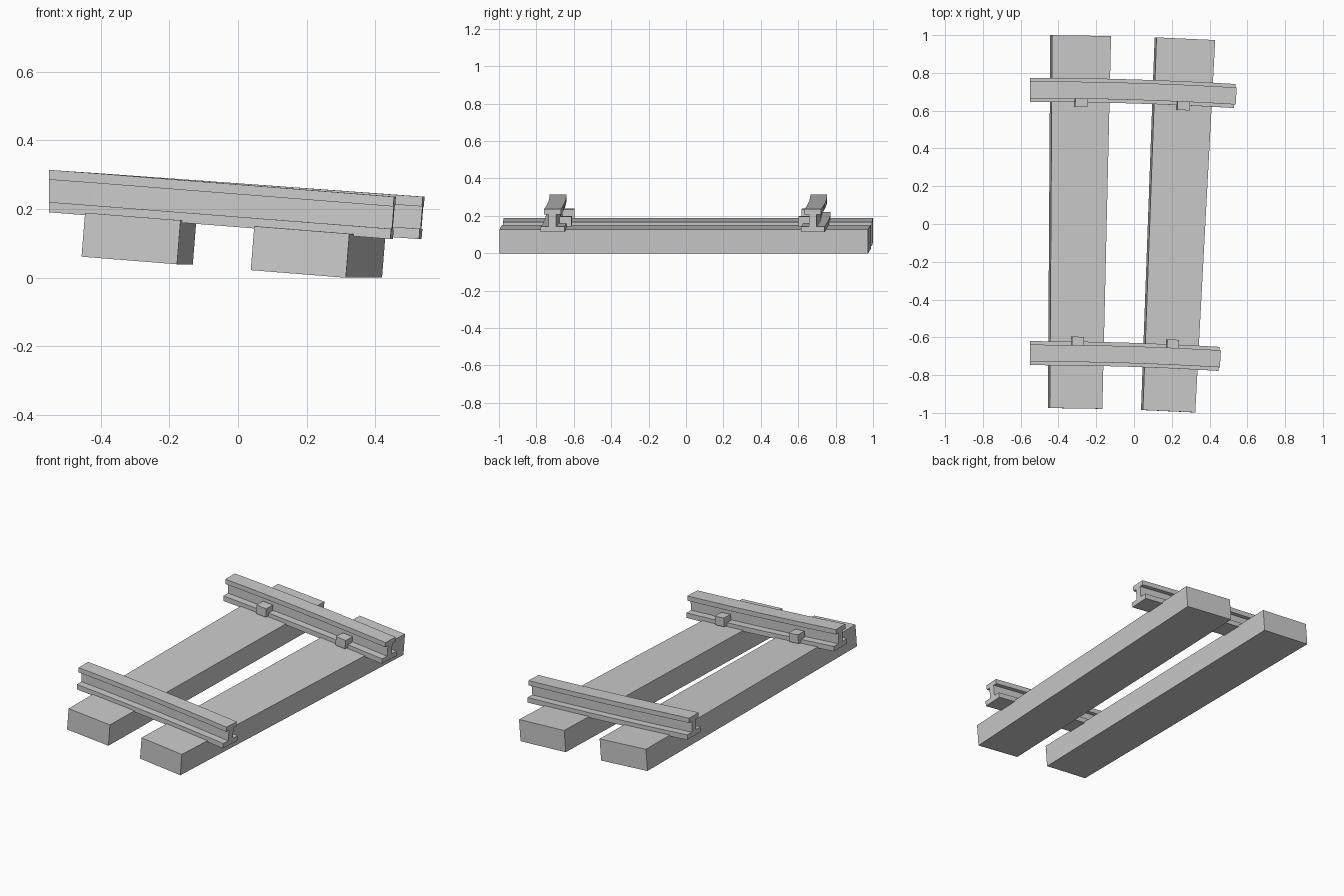
import bpy, bmesh, math

if "Cube" in bpy.data.objects:
    bpy.data.objects.remove(bpy.data.objects["Cube"])

LENGTH, TURN, DROP, PITCH = 1.04, 0.06, 0.078, 0.08
RADIUS = LENGTH / TURN


def bend(s, y, h, pitch=PITCH):
    """Map straight track space (along, across, height) to the curved slope."""
    a = s / RADIUS
    r = RADIUS + y
    return (-0.55 + r * math.sin(a) + h * pitch,
            r * math.cos(a) - RADIUS + 0.013,
            0.19 - DROP * s / LENGTH + h)


def sweep(name, profile, stations, flat_start=False):
    """Extrude a (y, h) profile along the bent track."""
    bm = bmesh.new()
    rings = []
    for i, s in enumerate(stations):
        pitch = 0 if flat_start and i == 0 else PITCH
        rings.append([bm.verts.new(bend(s, y, h, pitch)) for y, h in profile])
    n = len(profile)
    for a, b in zip(rings, rings[1:]):
        for i in range(n):
            j = (i + 1) % n
            bm.faces.new((a[i], a[j], b[j], b[i]))
    bm.faces.new(rings[0])
    bm.faces.new(rings[-1])
    bmesh.ops.recalc_face_normals(bm, faces=bm.faces)
    mesh = bpy.data.meshes.new(name)
    bm.to_mesh(mesh)
    bm.free()
    obj = bpy.data.objects.new(name, mesh)
    bpy.context.collection.objects.link(obj)
    return obj


def rect(y0, y1, h0, h1):
    return [(y0, h0), (y1, h0), (y1, h1), (y0, h1)]


# I-shaped rail section: foot, web, head
half = [(0.0635, 0), (0.0635, 0.03), (0.02, 0.03),
        (0.02, 0.095), (0.045, 0.095), (0.045, 0.1235)]
section = half + [(-y, h) for y, h in reversed(half)]

# Sleepers
sleepers = {"first": (0.11, 0.405), "second": (0.633, 0.927)}
for label, ends in sleepers.items():
    sweep(label + "_sleeper", rect(-0.987, 0.987, -0.121, 0.007), ends)

# Rails with a clip on the inner side at each sleeper
for side, sign in (("front", -1), ("rear", 1)):
    sweep(side + "_rail", [(y + sign * 0.697, h) for y, h in section],
          [LENGTH * i / 8 for i in range(9)], flat_start=True)
    for label, (a, b) in sleepers.items():
        mid = (a + b) / 2
        sweep(f"{side}_{label}_clip",
              rect(sign * 0.608, sign * 0.67, 0.014, 0.066),
              (mid - 0.032, mid + 0.032))
